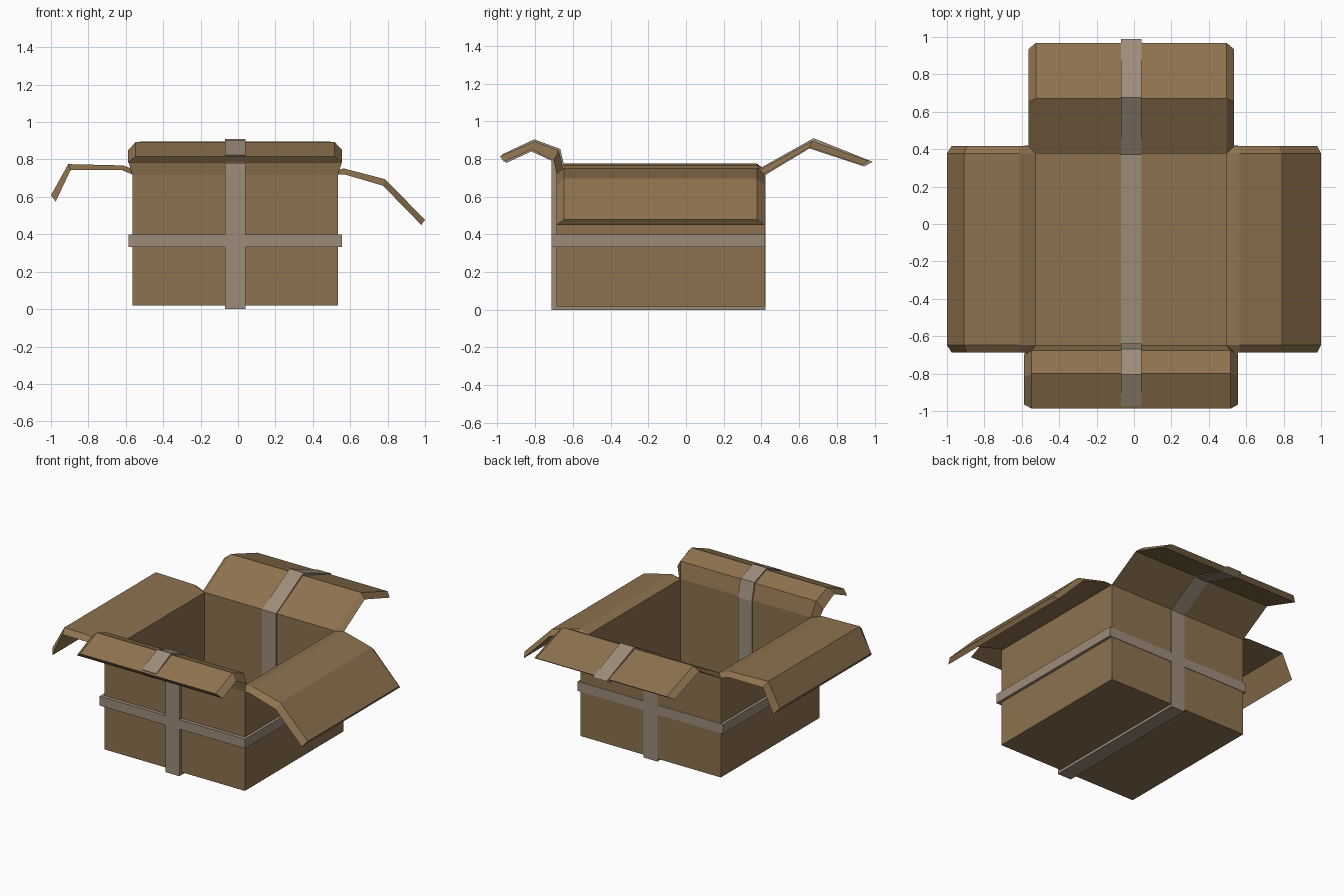
import bpy, bmesh

if "Cube" in bpy.data.objects:
    bpy.data.objects.remove(bpy.data.objects["Cube"])


def material(name, color):
    m = bpy.data.materials.new(name)
    m.diffuse_color = color
    m.use_nodes = True
    m.node_tree.nodes["Principled BSDF"].inputs["Base Color"].default_value = m.diffuse_color
    return m


card = material("cardboard", (0.27, 0.17, 0.078, 1))
tape_mat = material("tape", (0.34, 0.265, 0.195, 1))


def finish(bm, name, mat):
    bmesh.ops.remove_doubles(bm, verts=bm.verts, dist=0.0005)
    bmesh.ops.recalc_face_normals(bm, faces=bm.faces)
    me = bpy.data.meshes.new(name)
    bm.to_mesh(me)
    bm.free()
    me.materials.append(mat)
    ob = bpy.data.objects.new(name, me)
    bpy.context.collection.objects.link(ob)
    return ob


def face(bm, pts):
    bm.faces.new([bm.verts.new(p) for p in pts])


def rect(x0, x1, y0, y1, z):
    return [(x0, y0, z), (x1, y0, z), (x1, y1, z), (x0, y1, z)]


def bridge(bm, a, b):
    for i in range(len(a)):
        j = (i + 1) % len(a)
        face(bm, [a[i], a[j], b[j], b[i]])


# Box extents
X0, X1, Y0, Y1, T = -0.565, 0.535, -0.687, 0.417, 0.04
ZO, ZI = 0.72, 0.735
box = bmesh.new()

# Walls and floor: outer skin and inner skin, left open at the rim
for e, zb, zt in ((0, 0.018, ZO), (T, 0.058, ZI)):
    low = rect(X0 + e, X1 - e, Y0 + e, Y1 - e, zb)
    high = rect(X0 + e, X1 - e, Y0 + e, Y1 - e, zt)
    face(box, low)
    bridge(box, low, high)


def flap(axis, outer, inner, lo, hi, grow=0.0):
    """Folded flap: outer/inner profiles (distance, z) starting at the rim."""
    def point(d, w, z):
        return (d, w, z) if axis == 'x' else (w, d, z)

    rings = []
    for i, ((do, zo), (di, zi)) in enumerate(zip(outer, inner)):
        g = grow if i else 0.0
        rings.append([point(do, lo - g, zo), point(do, hi + g, zo),
                      point(di, hi + g - T, zi), point(di, lo - g + T, zi)])
    for a, b in zip(rings, rings[1:]):
        bridge(box, a, b)
    # drop the duplicate strip-free start, close the free end
    face(box, rings[-1])


# Right, left, back and front flaps
flap('x', [(X1, ZO), (0.57, 0.72), (0.775, 0.66), (0.98, 0.45)],
     [(X1 - T, ZI), (0.565, 0.752), (0.785, 0.695), (1.0, 0.478)], Y0, Y1)
flap('x', [(X0, ZO), (-0.62, 0.743), (-0.895, 0.743), (-0.975, 0.575)],
     [(X0 + T, ZI), (-0.613, 0.768), (-0.908, 0.775), (-1.0, 0.608)], Y0, Y1)
flap('y', [(Y1, ZO), (0.655, 0.862), (0.935, 0.768)],
     [(Y1 - T, ZI), (0.67, 0.895), (0.968, 0.79)], X0, X1)
flap('y', [(Y0, ZO), (-0.70, 0.79), (-0.82, 0.85), (-0.965, 0.785)],
     [(Y0 + T, ZI), (-0.675, 0.845), (-0.80, 0.893), (-0.987, 0.815)],
     X0, X1, 0.022)
finish(box, "cardboard_box", card)

# Long tape strip running over flaps, walls and floor
outer = [(-0.955, 0.778), (-0.82, 0.84), (-0.712, 0.79), (-0.714, 0.73),
         (-0.714, 0.0), (0.421, 0.0), (0.421, 0.715), (0.655, 0.856),
         (0.945, 0.76)]
inner = [(-0.973, 0.825), (-0.805, 0.904), (-0.667, 0.853), (-0.638, 0.73),
         (-0.638, 0.065), (0.37, 0.065), (0.37, 0.738), (0.677, 0.91),
         (0.99, 0.785)]
bm = bmesh.new()
rings = [[(-0.07, *o), (0.04, *o), (0.04, *i), (-0.07, *i)]
         for o, i in zip(outer, inner)]
for a, b in zip(rings, rings[1:]):
    bridge(bm, a, b)
face(bm, rings[0])
face(bm, rings[-1])
finish(bm, "tape_strip", tape_mat)

# Tape belt around the walls, inner side buried in the cardboard
bm = bmesh.new()
loops = [rect(-0.585 + e, 0.555 - e, -0.713 + e, 0.42 - e * 0.6, z)
         for e, z in ((0, 0.333), (0, 0.4), (0.035, 0.4), (0.035, 0.333))]
for k in range(4):
    bridge(bm, loops[k], loops[(k + 1) % 4])
finish(bm, "tape_belt", tape_mat)
